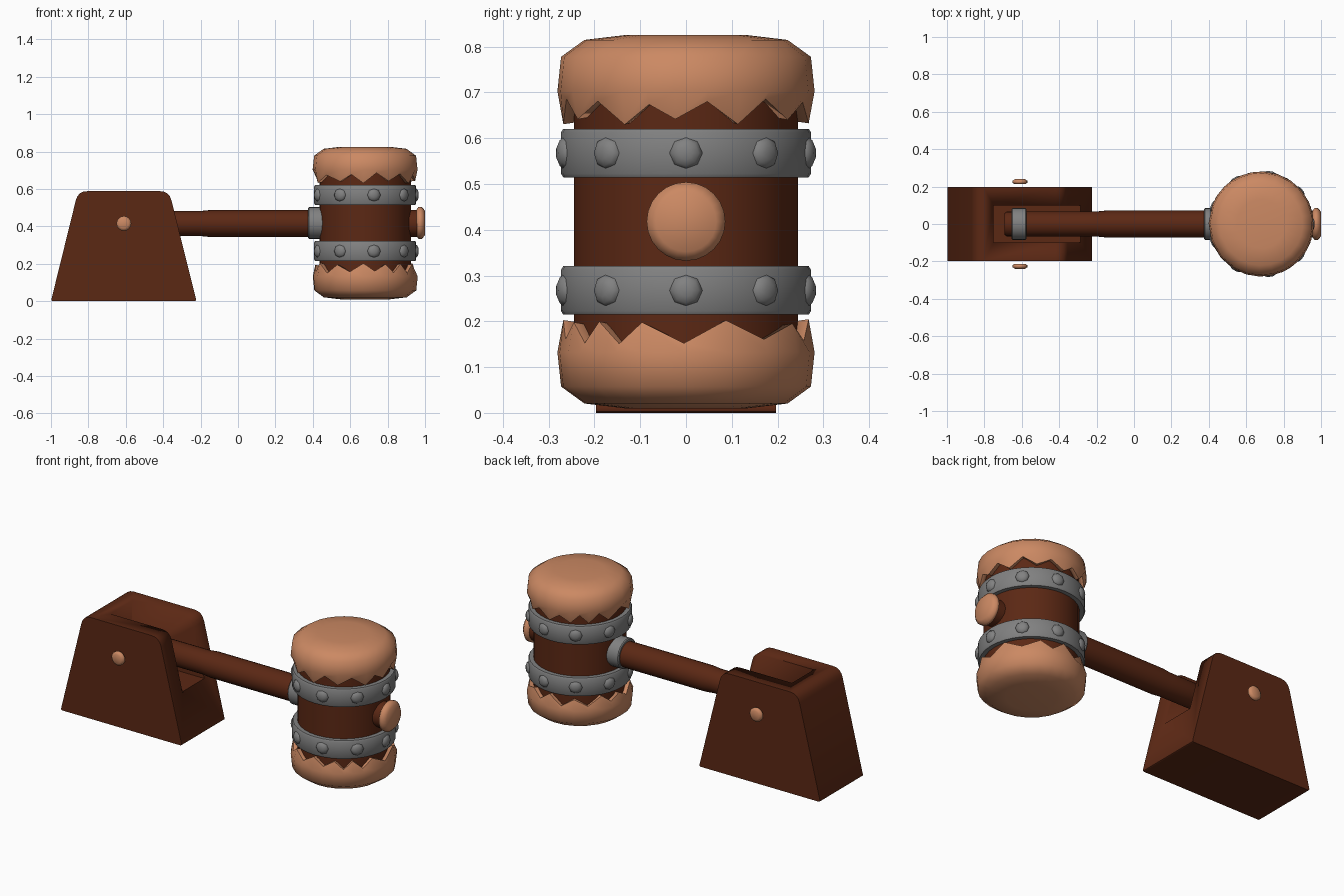
import bpy, bmesh, math
from mathutils import Matrix, Vector

if "Cube" in bpy.data.objects:
    bpy.data.objects.remove(bpy.data.objects["Cube"])


def material(name, rgb):
    m = bpy.data.materials.new(name)
    m.diffuse_color = (*rgb, 1)
    m.use_nodes = True
    m.node_tree.nodes["Principled BSDF"].inputs["Base Color"].default_value = m.diffuse_color
    return m


WOOD = material("dark wood", (0.105, 0.021, 0.007))
COPPER = material("copper", (0.60, 0.25, 0.125))
IRON = material("grey iron", (0.22, 0.22, 0.22))

HEAD = Vector((0.68, 0, 0.4175))
AXLE_Z = 0.415


def finish(bm, name, mat, angle=40):
    bmesh.ops.recalc_face_normals(bm, faces=bm.faces)
    me = bpy.data.meshes.new(name)
    bm.to_mesh(me)
    bm.free()
    me.materials.append(mat)
    ob = bpy.data.objects.new(name, me)
    bpy.context.collection.objects.link(ob)
    bpy.ops.object.select_all(action='DESELECT')
    ob.select_set(True)
    bpy.context.view_layer.objects.active = ob
    bpy.ops.object.shade_smooth_by_angle(angle=math.radians(angle))
    return ob


def lathe(name, profile, mat, loc, axis='Z', n=32, angles=None, shape=None, angle=40):
    """Spin (radius, height) points round an axis and cap both ends."""
    bm = bmesh.new()
    angles = angles or [math.tau * i / n for i in range(n)]
    n = len(angles)
    axes = {'Z': Vector((0, 0, 1)), '-Z': Vector((0, 0, -1)), 'X': Vector((1, 0, 0)),
            'Y': Vector((0, 1, 0)), '-Y': Vector((0, -1, 0))}
    d = axis if isinstance(axis, Vector) else axes[axis]
    if axis == '-Z':
        rot = Matrix.Diagonal((1, 1, -1, 1))      # mirrored, not turned
    else:
        rot = d.to_track_quat('Z', 'Y').to_matrix().to_4x4()
    mat4 = Matrix.Translation(loc) @ rot
    rings = []
    for j, (r, h) in enumerate(profile):
        rings.append([bm.verts.new(mat4 @ Vector((r * math.cos(a), r * math.sin(a),
                      h + (shape(i, j) if shape else 0)))) for i, a in enumerate(angles)])
    for a, b in zip(rings, rings[1:]):
        for i in range(n):
            k = (i + 1) % n
            bm.faces.new((a[i], a[k], b[k], b[i]))
    bm.faces.new(rings[0])
    bm.faces.new(rings[-1])
    return finish(bm, name, mat, angle)


def extrude_profile(bm, pts, y0, y1):
    """Extrude an xz outline from y0 to y1."""
    f = bm.faces.new([bm.verts.new((x, y0, z)) for x, z in pts])
    new = bmesh.ops.extrude_face_region(bm, geom=[f])['geom']
    bmesh.ops.translate(bm, vec=(0, y1 - y0, 0),
                        verts=[v for v in new if isinstance(v, bmesh.types.BMVert)])


def round_corners(corners, radii, steps=4):
    out = []
    n = len(corners)
    for i, r in enumerate(radii):
        p = Vector(corners[i])
        a = p + (Vector(corners[i - 1]) - p).normalized() * r
        b = p + (Vector(corners[(i + 1) % n]) - p).normalized() * r
        for s in range(steps + 1):
            t = s / steps
            out.append(tuple(a * (1 - t) ** 2 + p * 2 * t * (1 - t) + b * t * t))
    return out


# Base: wedge block with a slot open to the top and the right
outline = round_corners([(-1, 0), (-0.222, 0), (-0.368, 0.588), (-0.855, 0.588)],
                        [0.012, 0.012, 0.05, 0.05])
bm = bmesh.new()
extrude_profile(bm, outline, -0.197, 0.197)
base = finish(bm, "base_block", WOOD, 30)
bm = bmesh.new()
extrude_profile(bm, [(-0.75, 0.26), (0, 0.26), (0, 0.8), (-0.75, 0.8)], -0.1, 0.1)
cutter = finish(bm, "slot_cutter", WOOD)
cutter.hide_render = True
cutter.hide_viewport = True
cut = base.modifiers.new("slot", 'BOOLEAN')
cut.operation = 'DIFFERENCE'
cut.solver = 'EXACT'
cut.object = cutter

# Pivot end caps on both sides of the base
button = [(0.028, 0), (0.040, 0.007), (0.040, 0.018), (0.026, 0.027)]
for side, axis in ((-1, '-Y'), (1, 'Y')):
    lathe("pivot_cap", button, COPPER, (-0.61, side * 0.213, AXLE_Z), axis, 16, angle=60)

# Handle with iron collars and a copper end cap
lathe("handle", [(0.058, -0.692), (0.066, -0.68), (0.067, -0.2), (0.072, -0.15),
                 (0.072, 0.965)], WOOD, (0, 0, AXLE_Z), 'X', 24)
for name, x0, x1 in (("pivot_collar", -0.655, -0.575), ("head_collar", 0.375, 0.46)):
    lathe(name, [(0.08, x0), (0.085, x0 + 0.005), (0.085, x1 - 0.005), (0.08, x1)],
          IRON, (0, 0, 0.418), 'X', 24)
lathe("handle_end_cap", [(0.068, 0.953), (0.086, 0.965), (0.086, 0.982), (0.066, 1.0)],
      COPPER, (0, 0, 0.418), 'X', 24, angle=60)

# Hammer head barrel
lathe("head_barrel", [(0.245, -0.33), (0.245, 0.33)], WOOD, HEAD, 'Z', 32)

# Ragged copper striking caps, mirrored top and bottom
LOW = [-45, -21, 19, 60, 88, 118, 150, 175, 205, 236, 268, 294]
edge = []
for i, a in enumerate(LOW):
    nxt = LOW[i + 1] if i + 1 < len(LOW) else LOW[0] + 360
    edge += [math.radians(a), math.radians((a + nxt) / 2)]


def ragged(i, j):
    if j > 1:
        return 0
    return (-0.022 - 0.006 * math.sin(i * 1.7)) if i % 2 == 0 else 0.022 + 0.006 * math.sin(i * 2.3)


cap = [(0.235, 0.245), (0.268, 0.24), (0.281, 0.285), (0.273, 0.36),
       (0.222, 0.397), (0.13, 0.408)]
for name, axis in (("top_striking_cap", 'Z'), ("bottom_striking_cap", '-Z')):
    lathe(name, cap, COPPER, HEAD, axis, angles=edge, shape=ragged, angle=60)

# Iron bands with nine domed rivets each
for s, label in ((1, "upper"), (-1, "lower")):
    c = HEAD + Vector((0, 0, s * 0.15))
    lathe(label + "_band", [(0.24, -0.053), (0.268, -0.053), (0.273, -0.045),
                            (0.273, 0.045), (0.268, 0.053), (0.24, 0.053)], IRON, c, 'Z', 36)
    for k in range(9):
        a = math.tau * k / 9
        d = Vector((math.cos(a), math.sin(a), 0))
        lathe(label + "_rivet", [(0.036, -0.015), (0.036, 0.0), (0.028, 0.01), (0.014, 0.016)],
              IRON, c + d * 0.27, d, 8, angle=60)
